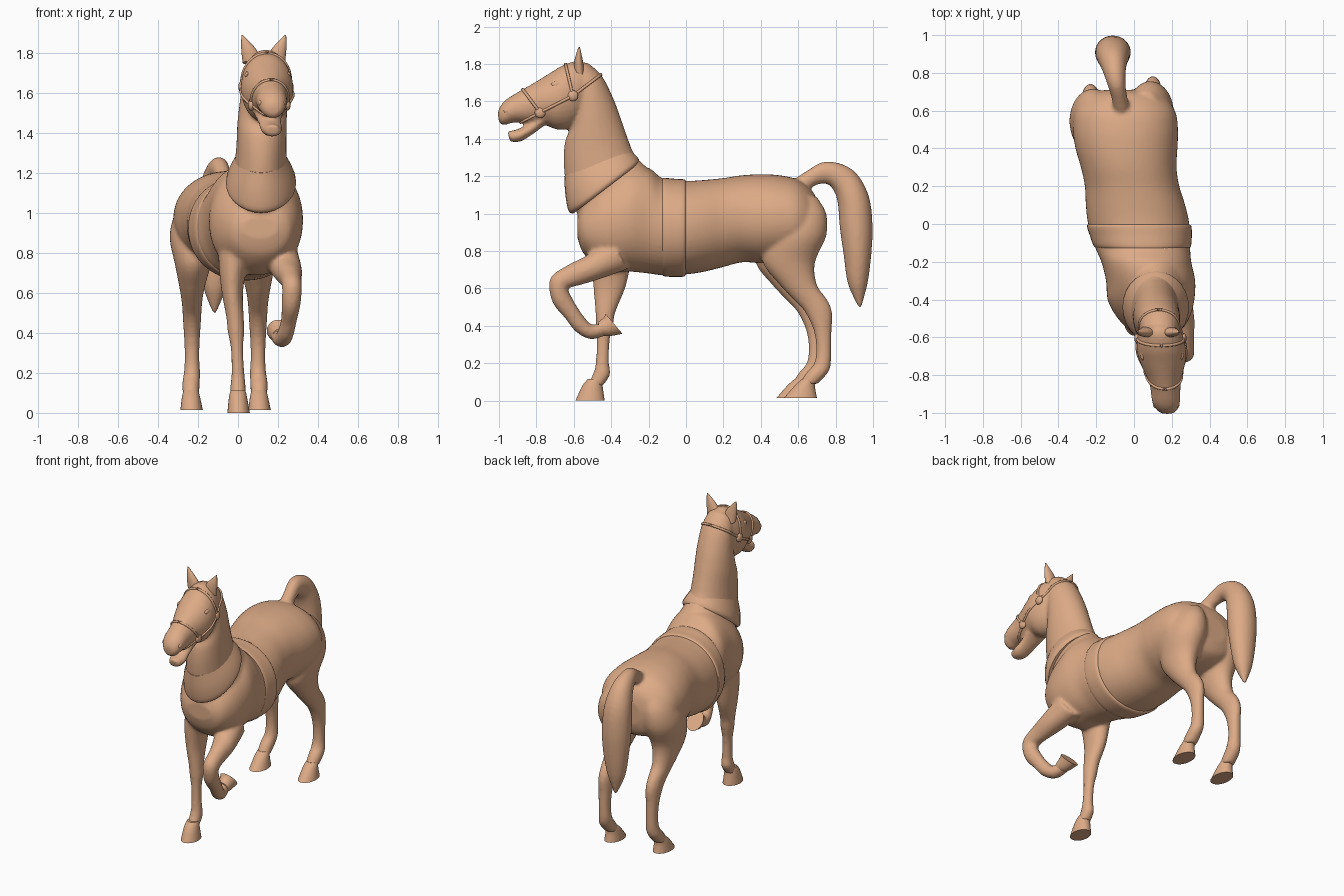
import bpy, bmesh, math
from mathutils import Vector
from mathutils.bvhtree import BVHTree

tan = bpy.data.materials.new("warm_tan")
tan.diffuse_color = (0.72, 0.405, 0.24, 1)


# ---------- helpers ----------
def resample(rings, k):
    """Catmull-Rom interpolation through ring tuples."""
    pts = [rings[0]] + list(rings) + [rings[-1]]
    out = []
    for i in range(1, len(pts) - 2):
        for j in range(k):
            t = j / k
            out.append([0.5 * (2 * b + (c - a) * t + (2 * a - 5 * b + 4 * c - d) * t * t
                               + (3 * b - a - 3 * c + d) * t ** 3)
                        for a, b, c, d in zip(*pts[i - 1:i + 3])])
    return out + [list(rings[-1])]


def loft(bm, rings, k=4, n=28, power=2.0):
    """Skin rings (centre x, y1, z1, y2, z2, half width): 1 and 2 are opposite rim points."""
    loops = []
    for x, ya, za, yb, zb, w in resample(rings, k):
        c = Vector((x, (ya + yb) / 2, (za + zb) / 2))
        v = Vector((0, (ya - yb) / 2, (za - zb) / 2))
        loop = []
        for i in range(n):
            a = 2 * math.pi * i / n
            s, q = math.sin(a), math.cos(a)
            s = math.copysign(abs(s) ** (2 / power), s)
            q = math.copysign(abs(q) ** (2 / power), q)
            loop.append(bm.verts.new(c + v * q + Vector((w * s, 0, 0))))
        loops.append(loop)
    for p, q in zip(loops, loops[1:]):
        for i in range(n):
            bm.faces.new((p[i], p[(i + 1) % n], q[(i + 1) % n], q[i]))
    bm.faces.new(loops[0])
    bm.faces.new(loops[-1][::-1])
    bmesh.ops.recalc_face_normals(bm, faces=bm.faces)


def level(rows):
    """Horizontal rings from (x, y, z, rx, ry)."""
    return [(x, y - ry, z, y + ry, z, rx) for x, y, z, rx, ry in rows]


def spine(rows):
    """Rings square to a path from (x, y, z, rx, r)."""
    out = []
    for i, (x, y, z, rx, r) in enumerate(rows):
        a, b = rows[max(i - 1, 0)], rows[min(i + 1, len(rows) - 1)]
        t = Vector((b[1] - a[1], b[2] - a[2])).normalized() * r
        out.append((x, y - t.y, z + t.x, y + t.y, z - t.x, rx))
    return out


def finish(name, bm):
    me = bpy.data.meshes.new(name)
    bm.to_mesh(me)
    ob = bpy.data.objects.new(name, me)
    bpy.context.collection.objects.link(ob)
    me.materials.append(tan)
    bpy.ops.object.select_all(action='DESELECT')
    ob.select_set(True)
    bpy.context.view_layer.objects.active = ob
    bpy.ops.object.shade_smooth_by_angle(angle=math.radians(40))
    return ob


def part(name, rings, **kw):
    bm = bmesh.new()
    loft(bm, rings, **kw)
    return finish(name, bm)


# ---------- horse skin: all soft parts fused together ----------
skin = bmesh.new()
# barrel rows: y, top, bottom, centre x, half width
barrel = [(-.58, .98, .87, .11, .09), (-.55, 1.05, .79, .11, .15), (-.48, 1.14, .725, .10, .20),
          (-.40, 1.20, .69, .09, .23), (-.30, 1.25, .69, .088, .236), (-.20, 1.245, .68, .065, .238),
          (-.12, 1.185, .67, .045, .252), (0, 1.175, .675, .025, .268), (.10, 1.18, .69, .008, .263),
          (.20, 1.19, .715, -.01, .25), (.30, 1.205, .74, -.028, .253), (.40, 1.21, .735, -.04, .27),
          (.50, 1.205, .74, -.045, .278), (.60, 1.18, .76, -.048, .265), (.68, 1.115, .80, -.05, .20),
          (.71, 1.04, .87, -.05, .10)]
loft(skin, [(x, y, t, y, b, w) for y, t, b, x, w in barrel], power=2.1, n=48)
# neck
loft(skin, [(.11, -.56, .96, -.18, 1.22, .17), (.112, -.63, 1.10, -.27, 1.31, .137),
            (.117, -.653, 1.25, -.31, 1.40, .126), (.12, -.648, 1.38, -.345, 1.50, .124),
            (.126, -.62, 1.46, -.39, 1.62, .119), (.132, -.61, 1.60, -.452, 1.74, .107),
            (.135, -.62, 1.70, -.53, 1.81, .088)])
# head and lower jaw
loft(skin, [(.134, -.49, 1.77, -.53, 1.58, .085), (.138, -.57, 1.817, -.595, 1.47, .117),
            (.146, -.66, 1.792, -.68, 1.448, .131), (.153, -.735, 1.747, -.75, 1.472, .117),
            (.16, -.82, 1.695, -.80, 1.48, .093), (.166, -.885, 1.658, -.845, 1.483, .08),
            (.17, -.955, 1.615, -.92, 1.487, .075), (.174, -.992, 1.577, -.976, 1.472, .055),
            (.176, -1.007, 1.54, -1.0, 1.49, .028)])
loft(skin, [(.15, -.74, 1.56, -.76, 1.47, .08), (.158, -.83, 1.49, -.815, 1.428, .06),
            (.168, -.90, 1.452, -.885, 1.385, .055), (.172, -.955, 1.44, -.94, 1.383, .036)])
# planted front leg
loft(skin, level([(.0, -.38, .85, .10, .13), (-.025, -.40, .72, .070, .105), (-.028, -.41, .60, .053, .085),
                  (-.015, -.43, .48, .044, .055), (-.01, -.435, .41, .042, .046),
                  (-.005, -.443, .32, .031, .035), (0, -.447, .20, .032, .036),
                  (0, -.452, .14, .038, .047), (0, -.485, .08, .038, .042)]))
# raised front leg
loft(skin, spine([(.21, -.36, .79, .09, .10), (.245, -.50, .712, .075, .072), (.263, -.60, .672, .055, .062),
                  (.27, -.677, .628, .05, .056), (.266, -.668, .55, .048, .052), (.255, -.61, .465, .04, .044),
                  (.238, -.56, .40, .042, .043), (.22, -.505, .368, .045, .04), (.20, -.43, .385, .038, .036)]))
# hind legs, mirrored and staggered
hind = [(.06, .60, 1.09, .07, .10), (.08, .605, 1.0, .105, .145), (.09, .585, .88, .122, .165),
        (.095, .55, .74, .09, .14), (.10, .60, .62, .062, .10), (.10, .665, .54, .05, .09),
        (.10, .708, .475, .046, .073), (.10, .73, .38, .04, .049), (.10, .737, .28, .037, .041),
        (.10, .73, .20, .041, .045), (.105, .702, .15, .044, .058), (.105, .655, .09, .042, .05)]
for flip in (False, True):
    loft(skin, level([(-.13 - x, y - .04, z, a, b) if flip else (x, y, z, a, b) for x, y, z, a, b in hind]))
# tail
loft(skin, spine([(-.06, .59, 1.13, .05, .05), (-.075, .66, 1.185, .042, .045), (-.095, .75, 1.22, .05, .06),
                  (-.108, .84, 1.18, .068, .075), (-.112, .893, 1.08, .088, .085),
                  (-.112, .91, .93, .095, .088), (-.112, .917, .78, .085, .074),
                  (-.115, .918, .64, .062, .056), (-.117, .925, .55, .03, .028), (-.117, .931, .497, .008, .008)]))
surface = BVHTree.FromBMesh(skin)
horse = finish("horse_skin", skin)
fuse = horse.modifiers.new("fuse", 'REMESH')
fuse.mode = 'VOXEL'
fuse.voxel_size = 0.010
fuse.use_smooth_shade = True
soft = horse.modifiers.new("soften", 'SMOOTH')
soft.factor = 0.5
soft.iterations = 8

# ---------- hooves ----------
for name, x, y, z, back in (("front_hoof", 0, -.485, 0, 0), ("right_hind_hoof", .105, .66, .015, .02),
                            ("left_hind_hoof", -.235, .62, .015, .02)):
    part(name, level([(x, y, .115, .036, .04), (x, y - .015 - back / 2, .08, .045, .054),
                      (x + .003, y - .028 - back, z, .056, .078 + back / 2)]), k=3)
part("raised_hoof", [(.21, -.47, .42, -.46, .35, .036), (.205, -.44, .445, -.41, .345, .046),
                     (.20, -.43, .465, -.34, .358, .056)], k=3)

# ---------- ears ----------
ear = [(.075, -.60, 1.76, -.54, 1.74, .052), (.052, -.595, 1.825, -.552, 1.82, .036),
       (.02, -.575, 1.89, -.567, 1.89, .003)]
part("left_ear", ear)
part("right_ear", [(.258 - r[0],) + r[1:] for r in ear])

# ---------- collar round the neck base and girth round the belly ----------
part("collar", [(.115, -.603, 1.0, -.25, 1.27, .165), (.115, -.628, 1.015, -.252, 1.29, .176),
                (.115, -.645, 1.10, -.275, 1.318, .158), (.115, -.651, 1.20, -.312, 1.355, .122)])
part("girth", [(x, y, t, y, b, w) for y, t, b, x, w in
               ((-.135, 1.185, .68, .048, .238), (-.115, 1.191, .665, .044, .258),
                (-.06, 1.186, .662, .036, .270), (-.01, 1.183, .664, .027, .276),
                (0, 1.17, .68, .025, .258))], power=2.1, n=48)


# ---------- bridle, laid on the head surface ----------
def mid_x(y):
    return .133 + (-y - .5) * .088


def on_head(side, y, z):
    hit = surface.ray_cast(Vector((side * 1.0 + mid_x(y), y, z)), Vector((-side, 0, 0)))[0]
    return hit or Vector((mid_x(y), y, z))


def ball(name, at, size):
    bm = bmesh.new()
    bmesh.ops.create_uvsphere(bm, u_segments=16, v_segments=10, radius=1)
    bmesh.ops.scale(bm, vec=size, verts=bm.verts)
    bmesh.ops.translate(bm, vec=at, verts=bm.verts)
    return finish(name, bm)


cheek, bit = (-.605, 1.63), (-.78, 1.54)
straps = {"brow_strap": ((-.645, 1.803), cheek), "crown_strap": ((-.452, 1.745), cheek),
          "nose_strap": ((-.875, 1.667), bit), "cheek_strap": (cheek, bit),
          "bit_strap": ((-.885, 1.487), bit)}
for side, word in ((-1, "left"), (1, "right")):
    for name, (a, b) in straps.items():
        cu = bpy.data.curves.new(f"{word}_{name}", 'CURVE')
        cu.dimensions = '3D'
        cu.bevel_depth = 0.008
        cu.bevel_resolution = 2
        sp = cu.splines.new('POLY')
        sp.points.add(11)
        for i, p in enumerate(sp.points):
            t = (i / 11) ** 2
            y, z = a[0] + (b[0] - a[0]) * t, a[1] + (b[1] - a[1]) * t
            at = on_head(side, y, z)
            if i == 0 and name not in ("cheek_strap", "bit_strap"):
                at = Vector((mid_x(y), y, z))
            p.co = (*at, 1)
        cu.materials.append(tan)
        ob = bpy.data.objects.new(cu.name, cu)
        bpy.context.collection.objects.link(ob)
        bpy.ops.object.select_all(action='DESELECT')
        ob.select_set(True)
        bpy.context.view_layer.objects.active = ob
        bpy.ops.object.convert(target='MESH')
    for name, (y, z) in (("cheek_rosette", cheek), ("bit_rosette", bit)):
        ball(f"{word}_{name}", on_head(side, y, z), (.016, .029, .029))
    # face details, sunk into the skin
    inset = Vector((-side * .012, 0, 0))
    ball(f"{word}_eye", on_head(side, -.69, 1.69) + inset, (.013, .032, .017))
    ball(f"{word}_nostril", on_head(side, -.953, 1.55) + inset, (.012, .022, .016))
